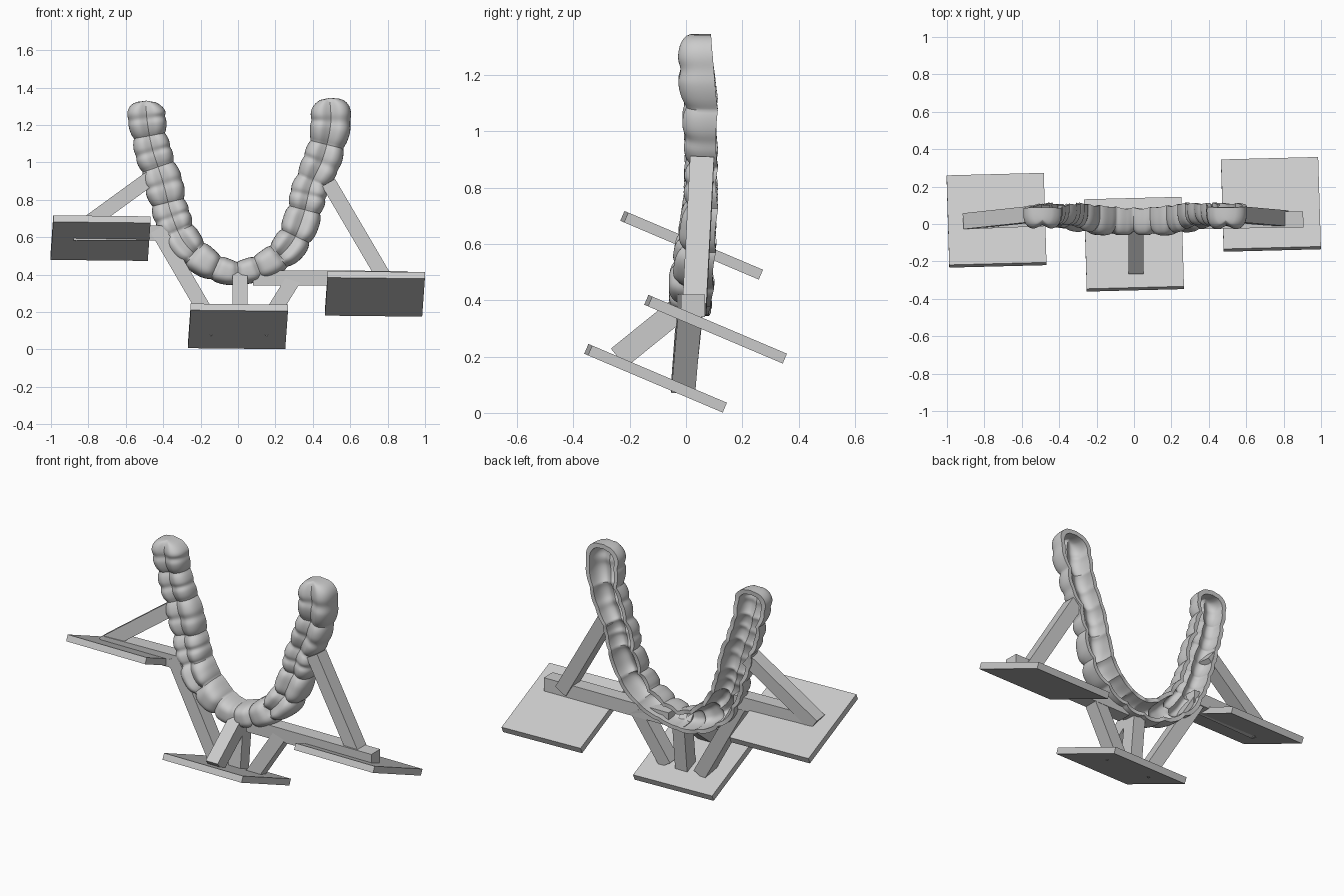
import bpy, bmesh, math
from mathutils import Vector, Matrix

if "Cube" in bpy.data.objects:
    bpy.data.objects.remove(bpy.data.objects["Cube"])

# ---------- helpers ----------
def add_object(name, bm):
    bmesh.ops.recalc_face_normals(bm, faces=bm.faces)
    mesh = bpy.data.meshes.new(name)
    bm.to_mesh(mesh)
    bm.free()
    ob = bpy.data.objects.new(name, mesh)
    bpy.context.collection.objects.link(ob)
    return ob

def box(name, matrix, size):
    bm = bmesh.new()
    bmesh.ops.create_cube(bm, size=1, matrix=matrix @ Matrix.Diagonal((*size, 1)))
    return add_object(name, bm)

def plate(name, centre):
    m = (Matrix.Translation(centre) @ Matrix.Rotation(math.radians(-23), 4, 'X')
         @ Matrix.Rotation(math.radians(1.6), 4, 'Z'))
    box(name, m, (0.52, 0.52, 0.038))

def bar(name, a, b, w=0.08, t=0.085):
    a, b = Vector(a), Vector(b)
    d = (b - a).normalized()
    side = d.cross(Vector((0, 1, 0))).normalized()
    other = side.cross(d)
    m = Matrix((side, other, d)).transposed().to_4x4()
    m.translation = (a + b) / 2
    box(name, m, (w, t, (b - a).length))

# ---------- tilted plates ----------
plate("bottom_plate", (0, -0.108, 0.123))
plate("left_plate", (-0.735, 0.02, 0.595))
plate("right_plate", (0.732, 0.105, 0.297))

# ---------- support bars ----------
bar("right_diagonal_bar", (0.485, 0.057, 0.89), (0.79, 0.03, 0.37))
bar("right_level_bar", (0.08, 0.01, 0.382), (0.905, 0.025, 0.38))
bar("left_diagonal_bar", (-0.47, 0.06, 0.915), (-0.89, 0.015, 0.61))
bar("left_level_bar", (-0.37, 0.035, 0.622), (-0.88, 0.015, 0.622))
bar("lower_left_bar", (-0.43, 0.03, 0.64), (-0.11, -0.01, 0.09))
bar("lower_right_bar", (0.30, 0.015, 0.38), (0.12, -0.01, 0.09))
bar("lower_centre_bar", (0.01, 0.02, 0.375), (0.01, -0.01, 0.09))
bar("front_strut", (0.01, -0.005, 0.385), (0.01, -0.24, 0.195))

# ---------- dental arch: x, z, half width, front y, back y ----------
PATH = [
    (-0.49, 1.33, .110, -.025, .085), (-0.488, 1.24, .110, -.03, .09),
    (-0.46, 1.08, .105, -.012, .10), (-0.40, 0.89, .112, -.012, .108),
    (-0.355, 0.72, .105, -.02, .11), (-0.29, 0.575, .102, -.045, .10),
    (-0.18, 0.47, .088, -.06, .095), (-0.07, 0.418, .075, -.06, .085),
    (0.01, 0.412, .070, -.06, .085), (0.09, 0.43, .075, -.06, .085),
    (0.195, 0.48, .086, -.06, .095), (0.29, 0.575, .100, -.045, .10),
    (0.35, 0.72, .105, -.02, .11), (0.39, 0.88, .105, -.012, .11),
    (0.455, 1.025, .110, -.018, .11), (0.495, 1.20, .116, -.035, .105),
    (0.49, 1.345, .112, -.03, .085)]
# tooth lengths along the arch
TEETH = [.19, .17, .20, .16, .15, .14, .12, .11, .13, .14, .15, .16, .21, .25]

def spline(k):
    i = min(int(k), len(PATH) - 2)
    t = k - i
    p = [PATH[max(0, min(len(PATH) - 1, j))] for j in range(i - 1, i + 3)]
    return [0.5 * (2 * b + (c - a) * t + (2 * a - 5 * b + 4 * c - d) * t * t
                   + (3 * b - a - 3 * c + d) * t ** 3) for a, b, c, d in zip(*p)]

DENSE = [spline(j / 40) for j in range((len(PATH) - 1) * 40 + 1)]
ARC = [0.0]
for p, q in zip(DENSE, DENSE[1:]):
    ARC.append(ARC[-1] + math.dist(p[:2], q[:2]))
LENGTH = ARC[-1]

def at(d):
    j = 0
    while j < len(ARC) - 2 and ARC[j + 1] < d:
        j += 1
    f = (d - ARC[j]) / (ARC[j + 1] - ARC[j])
    p, q = DENSE[j], DENSE[j + 1]
    tangent = Vector((q[0] - p[0], 0, q[1] - p[1])).normalized()
    return [a + (b - a) * f for a, b in zip(p, q)], tangent

def tooth_at(d):
    scale, start = LENGTH / sum(TEETH), 0
    for i, l in enumerate(TEETH):
        if d <= start + l * scale or i == len(TEETH) - 1:
            return i, max(-1, min(1, 2 * (d - start) / (l * scale) - 1))
        start += l * scale

def signed_pow(v, e):
    return math.copysign(abs(v) ** e, v)

def shell(bm, inset, columns=290, rows=36):
    """One skin of the hollow arch; inset shrinks it for the inside."""
    grid = []
    for c in range(columns + 1):
        d = inset + (LENGTH - 2 * inset) * c / columns
        (x, z, hw, yf, yb), tan = at(d)
        i, u = tooth_at(d)
        back_tooth = min(i, len(TEETH) - 1 - i) < 5
        molar = TEETH[i] > .155
        # rounded ends
        e = min(1, max(0, min(d - inset, LENGTH - inset - d)) / 0.085)
        cap = (1 - (1 - e) ** 2.6) ** (1 / 2.6)
        cleft = math.exp(-(u / .2) ** 2) if molar else 0
        w = (hw - inset) * (1 - .16 * abs(u) ** 3 - .05 * cleft) * cap
        yb += .008 * (abs(u) ** 2 - .5)
        h = (yb - yf - inset * 1.1) * (1 - .17 * abs(u) ** 3.5 - .08 * cleft) * (.72 + .28 * cap)
        groove = (.20 if back_tooth else .0) * cap
        side = Vector((tan.z, 0, -tan.x))
        column = []
        for r in range(rows + 1):
            a = math.pi * r / rows
            co, si = math.cos(a), max(0, math.sin(a))
            if r in (0, rows):
                si = 0
            if r * 2 == rows:
                co = 0
            lat = signed_pow(co, .62)
            taper = 1 - .06 * (1 - si)
            y = yb - h * si ** .72 * (1 - groove * math.exp(-(lat / .28) ** 2))
            column.append(bm.verts.new(Vector((x, y, z)) + side * lat * w * taper))
        grid.append(column)
    for p, q in zip(grid, grid[1:]):
        for r in range(rows):
            bm.faces.new((p[r], p[r + 1], q[r + 1], q[r]))
    return grid

bm = bmesh.new()
outer, inner = shell(bm, 0), shell(bm, 0.026)
# rim joining the two skins
for c in range(len(outer) - 1):
    for r in (0, -1):
        bm.faces.new((outer[c][r], outer[c + 1][r], inner[c + 1][r], inner[c][r]))
bmesh.ops.remove_doubles(bm, verts=bm.verts, dist=0.0002)
arch = add_object("dental_arch", bm)
bpy.context.view_layer.objects.active = arch
arch.select_set(True)
bpy.ops.object.shade_smooth_by_angle(angle=math.radians(40))
